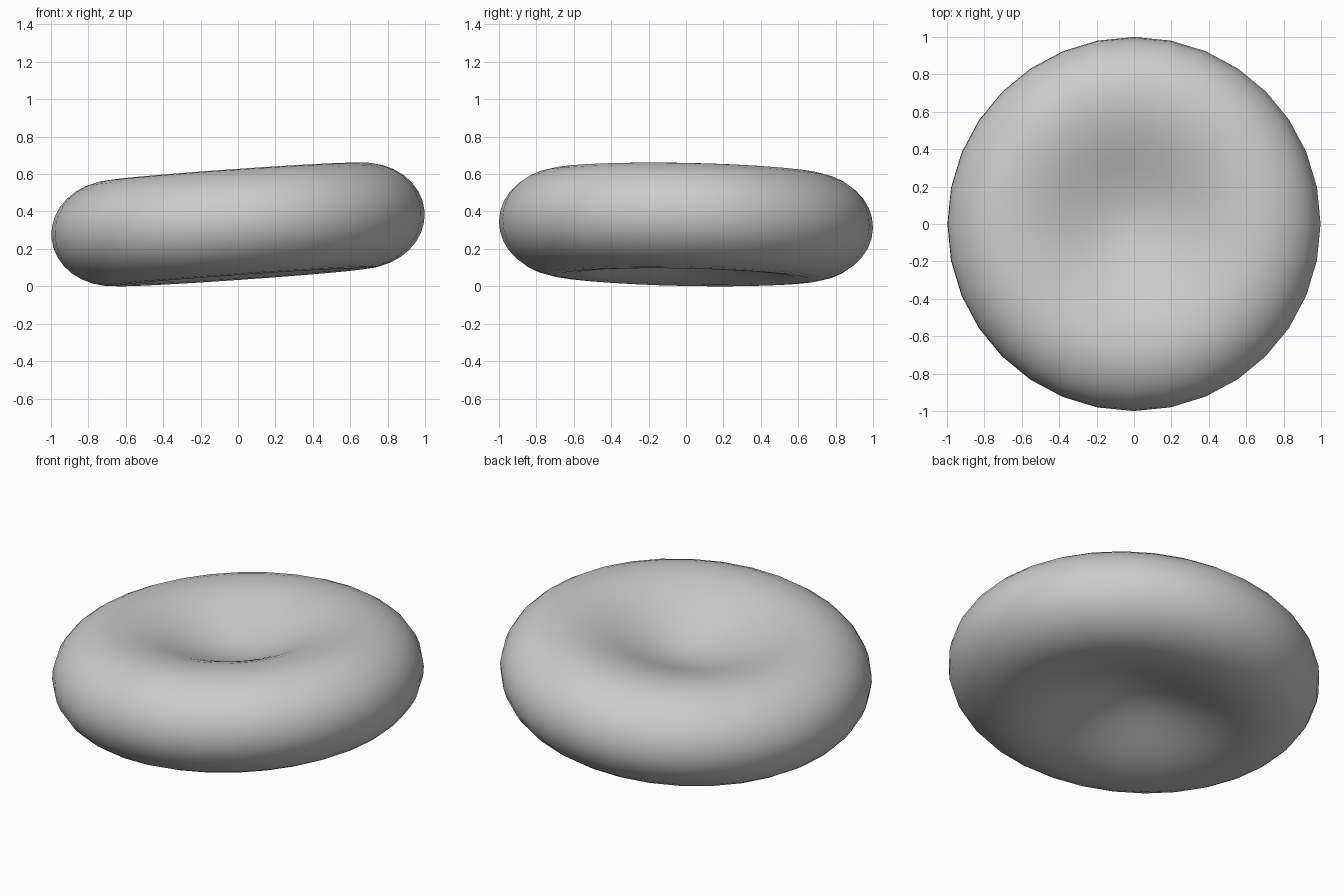
import bpy, bmesh, math
from mathutils import Matrix, Vector

if "Cube" in bpy.data.objects:
    bpy.data.objects.remove(bpy.data.objects["Cube"])

SEGMENTS = 32
RIM_R, RIM_W, RIM_H = 0.67, 0.33, 0.283   # rim centre radius, width, half height
DIMPLE = 0.17                             # depth of each hollow

# Upper half of the cross-section: hollow centre, then rounded rim
upper = []
for i in range(9):
    t = i / 9
    upper.append((RIM_R * t, RIM_H - DIMPLE * (1 + math.cos(math.pi * t)) / 2))
for i in range(8):
    a = math.pi / 2 * (1 - i / 8)
    upper.append((RIM_R + RIM_W * math.cos(a), RIM_H * math.sin(a)))
profile = upper + [(1.0, 0.0)] + [(r, -z) for r, z in reversed(upper)]

# Spin the cross-section into a disc that is hollow on both sides
bm = bmesh.new()
verts = [bm.verts.new((r, 0, z)) for r, z in profile]
edges = [bm.edges.new(pair) for pair in zip(verts, verts[1:])]
bmesh.ops.spin(bm, geom=verts + edges, cent=(0, 0, 0), axis=(0, 0, 1),
               angle=math.tau, steps=SEGMENTS, use_duplicate=False)
bmesh.ops.remove_doubles(bm, verts=bm.verts, dist=1e-4)
bmesh.ops.recalc_face_normals(bm, faces=bm.faces)

# Lean the disc slightly and rest it on the floor
normal = Vector((-0.07, 0.02, 1)).normalized()
tilt = Vector((0, 0, 1)).rotation_difference(normal).to_matrix()
bmesh.ops.rotate(bm, verts=bm.verts, cent=(0, 0, 0), matrix=tilt)
low = min(v.co.z for v in bm.verts)
bmesh.ops.translate(bm, verts=bm.verts, vec=(0, 0, -low))
for f in bm.faces:
    f.smooth = True

mesh = bpy.data.meshes.new("dimpled_disc")
bm.to_mesh(mesh)
bm.free()
disc = bpy.data.objects.new("dimpled_disc", mesh)
bpy.context.collection.objects.link(disc)

grey = bpy.data.materials.new("light_grey")
grey.diffuse_color = (0.6, 0.6, 0.6, 1)
grey.use_nodes = True
grey.node_tree.nodes["Principled BSDF"].inputs["Base Color"].default_value = grey.diffuse_color
mesh.materials.append(grey)
